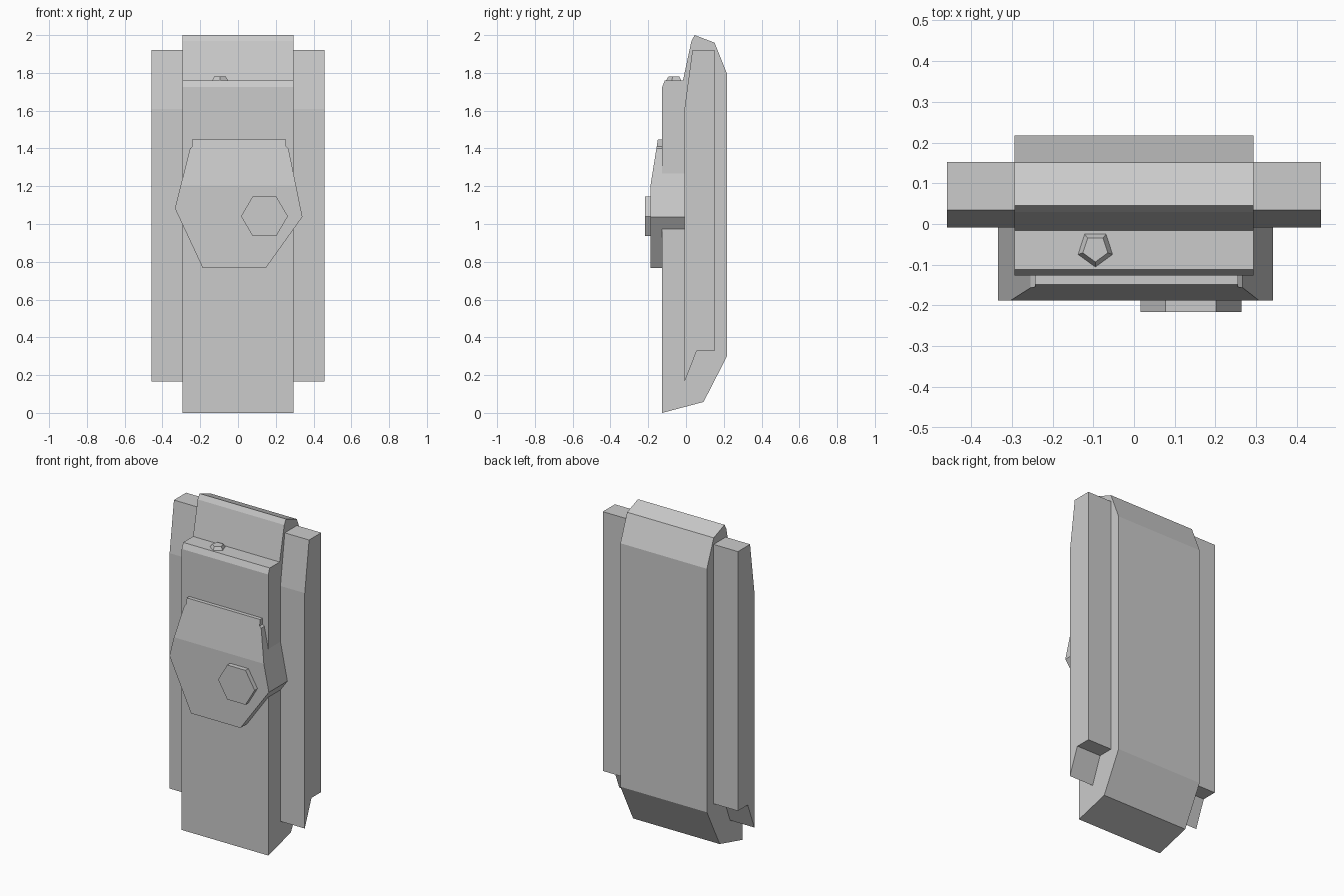
import bpy, bmesh
from math import sin, cos, tau
from mathutils import Vector

if "Cube" in bpy.data.objects:
    bpy.data.objects.remove(bpy.data.objects["Cube"])


def finish(bm, name):
    bmesh.ops.recalc_face_normals(bm, faces=bm.faces)
    mesh = bpy.data.meshes.new(name)
    bm.to_mesh(mesh)
    bm.free()
    obj = bpy.data.objects.new(name, mesh)
    bpy.context.collection.objects.link(obj)
    return obj


def prism(points, offset):
    """Close a planar outline and extrude it along offset."""
    bm = bmesh.new()
    face = bm.faces.new([bm.verts.new(p) for p in points])
    ext = bmesh.ops.extrude_face_region(bm, geom=[face], use_keep_orig=True)
    verts = [g for g in ext["geom"] if isinstance(g, bmesh.types.BMVert)]
    bmesh.ops.translate(bm, verts=verts, vec=offset)
    return bm


BODY_HALF, PANEL_HALF = 0.294, 0.459

# Central body: side profile (y, z) extruded across x
body_profile = [(-0.126, 0.0), (0.093, 0.058), (0.217, 0.30), (0.217, 1.795),
                (0.151, 1.96), (0.046, 2.0), (0.029, 1.97), (-0.016, 1.76),
                (-0.112, 1.76), (-0.126, 1.725)]
finish(prism([(-BODY_HALF, y, z) for y, z in body_profile],
             (2 * BODY_HALF, 0, 0)), "main_body")

# Side panels with a sloped top front and a stepped bottom
panel_profile = [(-0.008, 0.165), (0.057, 0.328), (0.152, 0.328),
                 (0.152, 1.92), (0.034, 1.92), (-0.008, 1.61)]
for side, label in ((-1, "left"), (1, "right")):
    finish(prism([(side * BODY_HALF, y, z) for y, z in panel_profile],
                 (side * (PANEL_HALF - BODY_HALF), 0, 0)), label + "_side_panel")

# Front cover: outline (x, z) with the upper front planed back at a slope
cover_outline = [(-0.243, 1.447), (-0.243, 1.41), (-0.254, 1.40),
                 (-0.334, 1.083), (-0.187, 0.768), (0.148, 0.768),
                 (0.341, 1.038), (0.267, 1.40), (0.255, 1.41), (0.255, 1.447)]
bm = prism([(x, -0.188, z) for x, z in cover_outline], (0, 0.18, 0))
cut = bmesh.ops.bisect_plane(bm, geom=bm.verts[:] + bm.edges[:] + bm.faces[:],
                             plane_co=(0, -0.188, 1.204),
                             plane_no=Vector((0, -0.25, 0.04)).normalized(),
                             clear_outer=True)
bmesh.ops.holes_fill(bm, edges=[e for e in bm.edges if e.is_boundary], sides=0)
finish(bm, "front_cover")

# Hexagonal button on the cover
hexagon = [(0.14 + 0.124 * cos(tau * i / 6), -0.216,
            1.041 + 0.122 * sin(tau * i / 6)) for i in range(6)]
finish(prism(hexagon, (0, 0.03, 0)), "hex_button")

# Half-sunk twelve-sided stud on the top ledge
bm = bmesh.new()
edge = 0.0378
small, big = 0.8507 * edge, 1.3764 * edge
for radius, height, turn in ((small, 1.1135, 0), (big, 0.2629, 0),
                             (big, -0.2629, 0.5), (small, -1.1135, 0.5)):
    for i in range(5):
        a = -tau / 4 + tau * (i + turn) / 5
        bm.verts.new((-0.095 + radius * cos(a), -0.061 + radius * sin(a),
                      1.738 + height * edge))
bmesh.ops.convex_hull(bm, input=bm.verts[:])
bmesh.ops.dissolve_limit(bm, angle_limit=0.1, verts=bm.verts[:], edges=bm.edges[:])
finish(bm, "top_stud")
